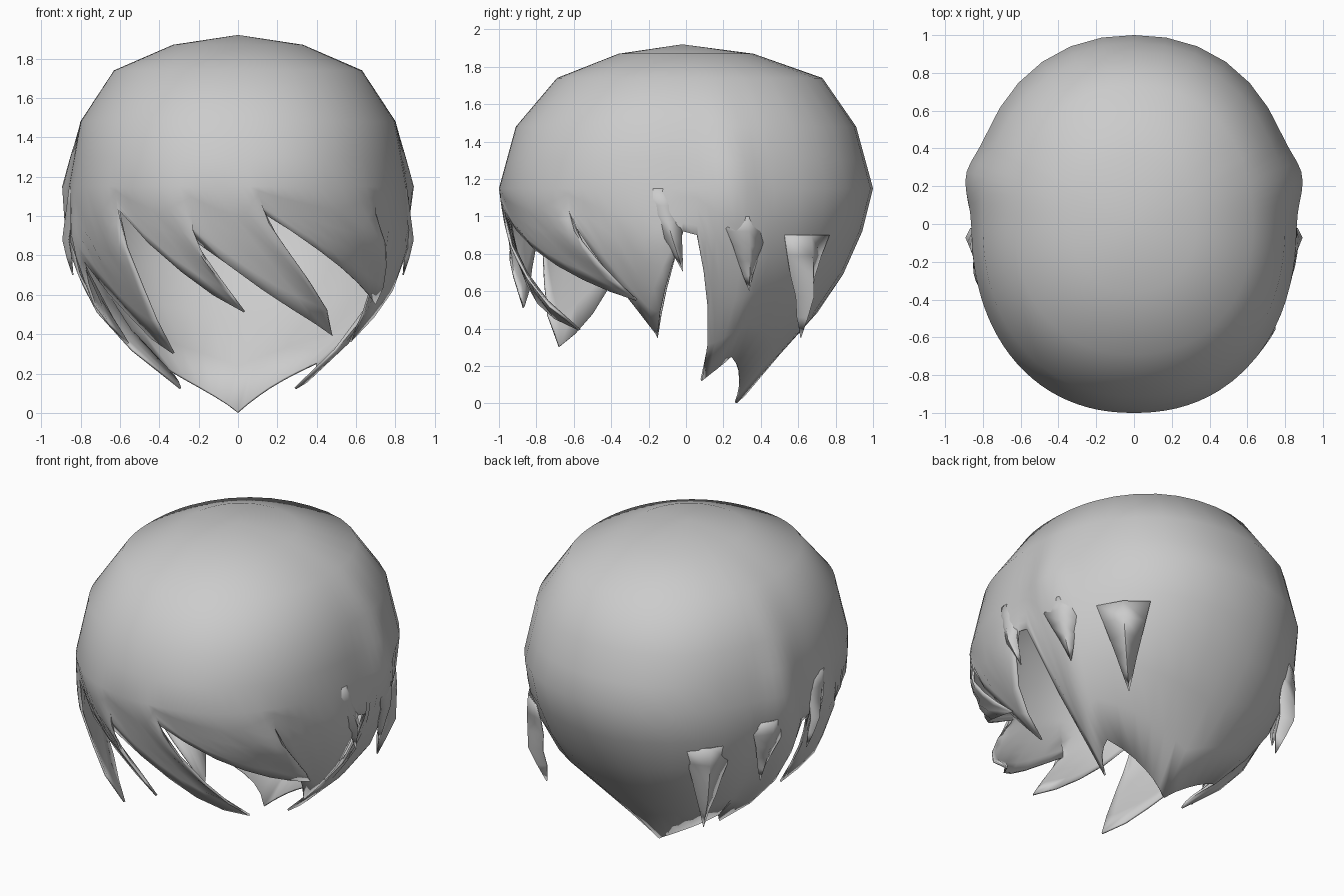
import bpy, bmesh, math

if "Cube" in bpy.data.objects:
    bpy.data.objects.remove(bpy.data.objects["Cube"], do_unlink=True)

mat = bpy.data.materials.new("light_grey_hair")
mat.use_nodes = True
grey = (0.6, 0.6, 0.6, 1)
mat.diffuse_color = grey
mat.node_tree.nodes["Principled BSDF"].inputs["Base Color"].default_value = grey

# Shell profile: height, half width, front depth, back depth
PROFILE = [(0, .2, .5, .27), (.12, .30, .76, .37), (.36, .58, .88, .58),
           (.57, .74, .87, .78), (.87, .86, .95, .93), (1.15, .86, 1, 1),
           (1.48, .8, .91, .91), (1.74, .63, .69, .73), (1.87, .33, .36, .36)]

# Locks from one ear gap round to the other:
# angle and height of the notch before it, then of its tip
FRONT = [(-89, .92, -75, .35), (-68, .77, -26, .3), (-40, 1.04, 2, .51),
         (-14, .89, 40, .39), (6, 1.04, 69, .55), (48, 1, 75, .36)]
BACK = [(94, .9, 106, .12), (121, .25, 180, 0), (239, .25, 254, .12)]
ROOT = 1.15


def lerp(a, b, t):
    return a + (b - a) * t


def radius(deg, z):
    """Distance of the shell from the axis; angle 0 is front, 90 is left."""
    z = max(0, min(z, PROFILE[-1][0]))
    for lo, hi in zip(PROFILE, PROFILE[1:]):
        if z <= hi[0]:
            t = (z - lo[0]) / (hi[0] - lo[0])
            _, wide, front, back = [lerp(p, q, t) for p, q in zip(lo, hi)]
            break
    s, c = math.sin(math.radians(deg)), math.cos(math.radians(deg))
    depth = front if c > 0 else back
    r = (abs(s / wide) ** 2.2 + abs(c / depth) ** 2.2) ** (-1 / 2.2)
    side = abs((deg + 180) % 360 - 180)
    # swelling behind the ears
    return r + .05 * math.exp(-((side - 106) / 9) ** 2 - ((z - 1.15) / .25) ** 2)


def point(deg, z, out=0):
    r = radius(deg, z) + out
    a = math.radians(deg)
    return (r * math.sin(a), -r * math.cos(a), z)


def hem_columns(locks, end):
    """Columns (root angle, hem angle, hem height, offset) of a row of locks."""
    cols = []
    notches = [l[:2] for l in locks] + [end]
    for i, (n0, z0, tip, zt) in enumerate(locks):
        n1, z1 = notches[i + 1]
        mid = (n0 + n1) / 2
        for start, stop, r0, r1, sign in (((n0, z0), (tip, zt), n0, mid, -1),
                                          ((tip, zt), (n1, z1), mid, n1, 1)):
            span = abs(stop[0] - start[0])
            steps = max(4, round(span / 10))
            for k in range(steps):
                t = k / steps
                arch = 4 * t * (1 - t)
                sag = .06 * min(1, span / 40) * arch if zt > .2 else 0
                cols.append((lerp(r0, r1, t), lerp(start[0], stop[0], t),
                             lerp(start[1], stop[1], t) - sag, sign * .03 * arch))
    cols.append((end[0], end[0], end[1], 0))
    return cols


def finish(name, bm, thickness):
    bmesh.ops.recalc_face_normals(bm, faces=bm.faces)
    if sum(f.normal.dot(f.calc_center_median()) for f in bm.faces) < 0:
        bmesh.ops.reverse_faces(bm, faces=bm.faces)
    mesh = bpy.data.meshes.new(name)
    bm.to_mesh(mesh)
    bm.free()
    mesh.materials.append(mat)
    obj = bpy.data.objects.new(name, mesh)
    bpy.context.collection.objects.link(obj)
    solid = obj.modifiers.new("thickness", "SOLIDIFY")
    solid.thickness = thickness
    solid.offset = -1
    bpy.ops.object.select_all(action="DESELECT")
    obj.select_set(True)
    bpy.context.view_layer.objects.active = obj
    bpy.ops.object.shade_smooth_by_angle(angle=math.radians(50))
    return obj


# Hair shell: crown rings, then columns that sweep down into pointed locks
columns = hem_columns(FRONT, (89, .92)) + hem_columns(BACK, (266, .9))
bm = bmesh.new()
crown = bm.verts.new((0, -.02, 1.92))
grid = []
for root, deg, z, out in columns:
    column = [bm.verts.new(point(root, h)) for h in (1.87, 1.74, 1.48, 1.3, ROOT)]
    for k in range(1, 6):
        t = k / 5
        column.append(bm.verts.new(point(lerp(root, deg, t ** 1.3),
                                         lerp(ROOT, z, t), out * t)))
    grid.append(column)
for left, right in zip(grid, grid[1:] + grid[:1]):
    bm.faces.new((crown, left[0], right[0]))
    for k in range(len(left) - 1):
        bm.faces.new((left[k], left[k + 1], right[k + 1], right[k]))
finish("hair_shell", bm, .012)


# Small raised tufts that peel away from the shell, on both sides
def tuft(name, deg, lean, top, tip, width, lift):
    bm = bmesh.new()
    rows = []
    for k in range(5):
        t = k / 5
        z, a, w = lerp(top, tip, t), deg + lean * t, width * (1 - t)
        rows.append([bm.verts.new(point(a - w, z, -.012 + lift * t * t)),
                     bm.verts.new(point(a, z, .004 + lift * t)),
                     bm.verts.new(point(a + w, z, -.012 + lift * t * t))])
    end = bm.verts.new(point(deg + lean, tip, lift))
    for up, low in zip(rows, rows[1:]):
        for k in range(2):
            bm.faces.new((up[k], low[k], low[k + 1], up[k + 1]))
    for k in range(2):
        bm.faces.new((rows[-1][k], end, rows[-1][k + 1]))
    finish(name, bm, .006)


for side, label in ((1, "left"), (-1, "right")):
    tuft(label + "_temple_tuft", side * 80, side * 9, 1.15, .7, 8, .05)
    tuft(label + "_ear_tuft", side * 111, side * 3, 1.0, .6, 9, .06)
    tuft(label + "_nape_tuft", side * 136, side * 2, .9, .35, 10, .24)
